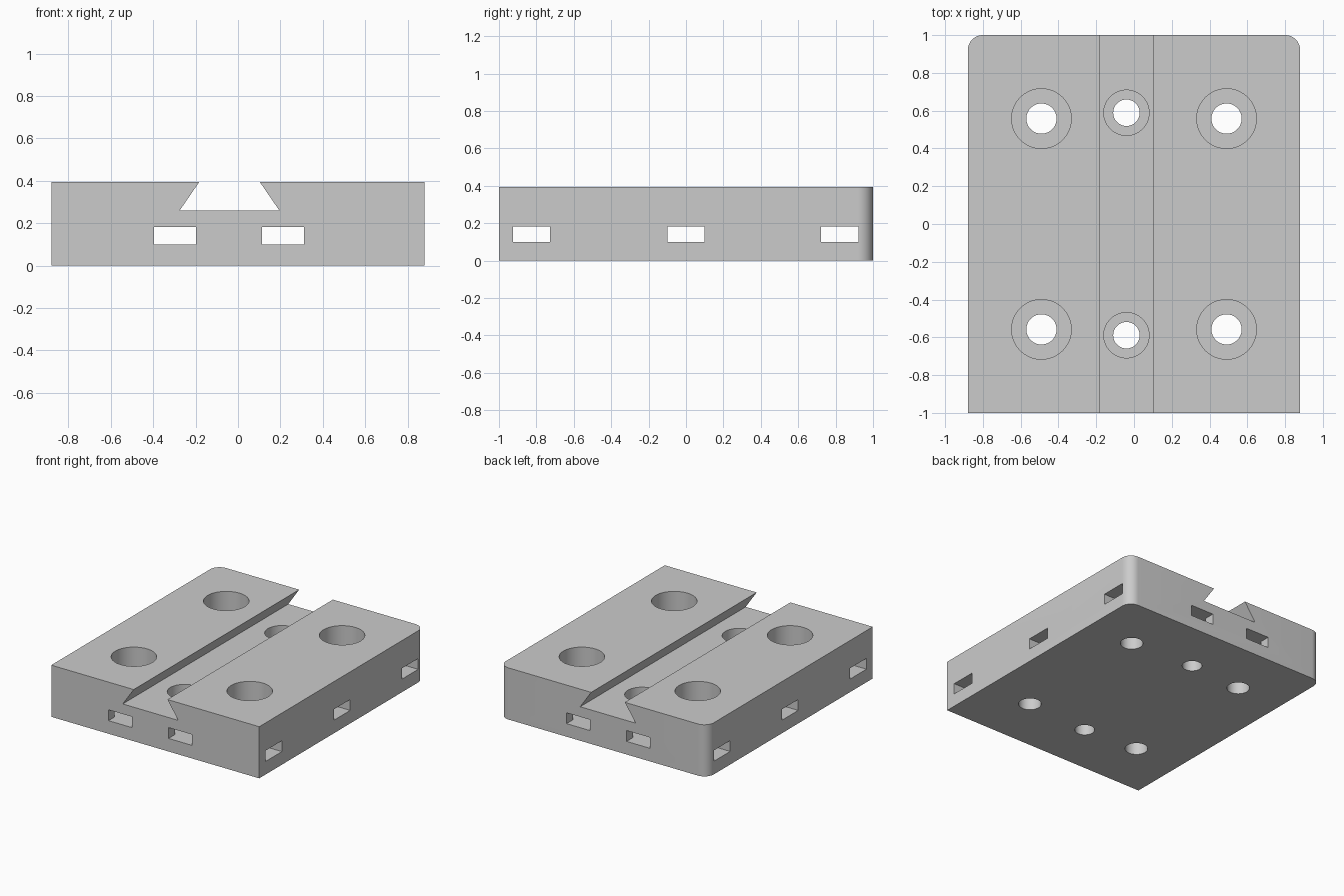
import bpy
import bmesh
from mathutils import Matrix

if "Cube" in bpy.data.objects:
    bpy.data.objects.remove(bpy.data.objects["Cube"], do_unlink=True)

HALF_W, HEIGHT, CORNER = 0.88, 0.395, 0.08
CHANNEL_X, CHANNEL_FLOOR = -0.04, 0.26
SLOT_LOW, SLOT_HIGH = 0.1, 0.183

grey = bpy.data.materials.new("plain grey")
grey.use_nodes = True
colour = (0.6, 0.6, 0.6, 1)
grey.diffuse_color = colour
grey.node_tree.nodes["Principled BSDF"].inputs["Base Color"].default_value = colour


def make_object(name, bm):
    bmesh.ops.recalc_face_normals(bm, faces=bm.faces)
    mesh = bpy.data.meshes.new(name)
    bm.to_mesh(mesh)
    bm.free()
    mesh.materials.append(grey)
    obj = bpy.data.objects.new(name, mesh)
    bpy.context.collection.objects.link(obj)
    return obj


def box(name, x0, x1, y0, y1, z0, z1):
    bm = bmesh.new()
    centre = Matrix.Translation(((x0 + x1) / 2, (y0 + y1) / 2, (z0 + z1) / 2))
    size = Matrix.Diagonal((x1 - x0, y1 - y0, z1 - z0, 1))
    bmesh.ops.create_cube(bm, size=1, matrix=centre @ size)
    return make_object(name, bm)


def cylinder(name, x, y, radius, z0, z1):
    bm = bmesh.new()
    bmesh.ops.create_cone(bm, cap_ends=True, segments=64, radius1=radius, radius2=radius,
                          depth=z1 - z0, matrix=Matrix.Translation((x, y, (z0 + z1) / 2)))
    return make_object(name, bm)


def prism(name, profile, y0, y1):
    bm = bmesh.new()
    face = bm.faces.new([bm.verts.new((x, y0, z)) for x, z in profile])
    new = bmesh.ops.extrude_face_region(bm, geom=[face])["geom"]
    bmesh.ops.translate(bm, vec=(0, y1 - y0, 0),
                        verts=[v for v in new if isinstance(v, bmesh.types.BMVert)])
    return make_object(name, bm)


# Plate with its two back upright corners rounded
plate = box("mounting_plate", -HALF_W, HALF_W, -1, 1, 0, HEIGHT)
bm = bmesh.new()
bm.from_mesh(plate.data)
corners = [e for e in bm.edges if all(v.co.y > 0.9 for v in e.verts)
           and abs(e.verts[0].co.z - e.verts[1].co.z) > 0.1]
bmesh.ops.bevel(bm, geom=corners, offset=CORNER, segments=12, profile=0.5, affect="EDGES")
bm.to_mesh(plate.data)
bm.free()

cutters = []

# Dovetail channel, with its sloping sides carried on above the plate
low, high = 0.235, 0.1425
top = HEIGHT + 0.05
rise = HEIGHT - CHANNEL_FLOOR
over = low - (low - high) * (top - CHANNEL_FLOOR) / rise
profile = [(CHANNEL_X - low, CHANNEL_FLOOR), (CHANNEL_X + low, CHANNEL_FLOOR),
           (CHANNEL_X + over, top), (CHANNEL_X - over, top)]
cutters.append(prism("channel_cutter", profile, -1.1, 1.1))

# Counterbored bolt holes: four large outside, two small in the channel
for side in (-1, 1):
    for x in (-0.49, 0.49):
        y = side * 0.558
        cutters.append(cylinder("bolt_hole_cutter", x, y, 0.08, -0.1, 0.3))
        cutters.append(cylinder("bolt_head_cutter", x, y, 0.158, 0.2, 0.5))
    y = side * 0.589
    cutters.append(cylinder("channel_hole_cutter", CHANNEL_X, y, 0.07, -0.1, 0.2))
    cutters.append(cylinder("channel_head_cutter", CHANNEL_X, y, 0.12, 0.14, 0.32))

# Strap slots running right through, lengthwise and crosswise
for x in (-0.297, 0.212):
    cutters.append(box("long_slot_cutter", x - 0.099, x + 0.099, -1.1, 1.1, SLOT_LOW, SLOT_HIGH))
for y in (-0.825, 0, 0.822):
    cutters.append(box("cross_slot_cutter", -1, 1, y - 0.099, y + 0.099, SLOT_LOW, SLOT_HIGH))

# Cut everything out, then drop the cutters
for cutter in cutters:
    cut = plate.modifiers.new(cutter.name, "BOOLEAN")
    cut.operation = "DIFFERENCE"
    cut.solver = "EXACT"
    cut.object = cutter
bpy.context.view_layer.update()
graph = bpy.context.evaluated_depsgraph_get()
finished = bpy.data.meshes.new_from_object(plate.evaluated_get(graph))
plate.modifiers.clear()
plate.data = finished
for cutter in cutters:
    bpy.data.objects.remove(cutter, do_unlink=True)

# One material throughout, smooth curves and sharp edges
finished.materials.clear()
finished.materials.append(grey)
for face in finished.polygons:
    face.material_index = 0
bpy.ops.object.select_all(action="DESELECT")
plate.select_set(True)
bpy.context.view_layer.objects.active = plate
bpy.ops.object.shade_smooth_by_angle()
